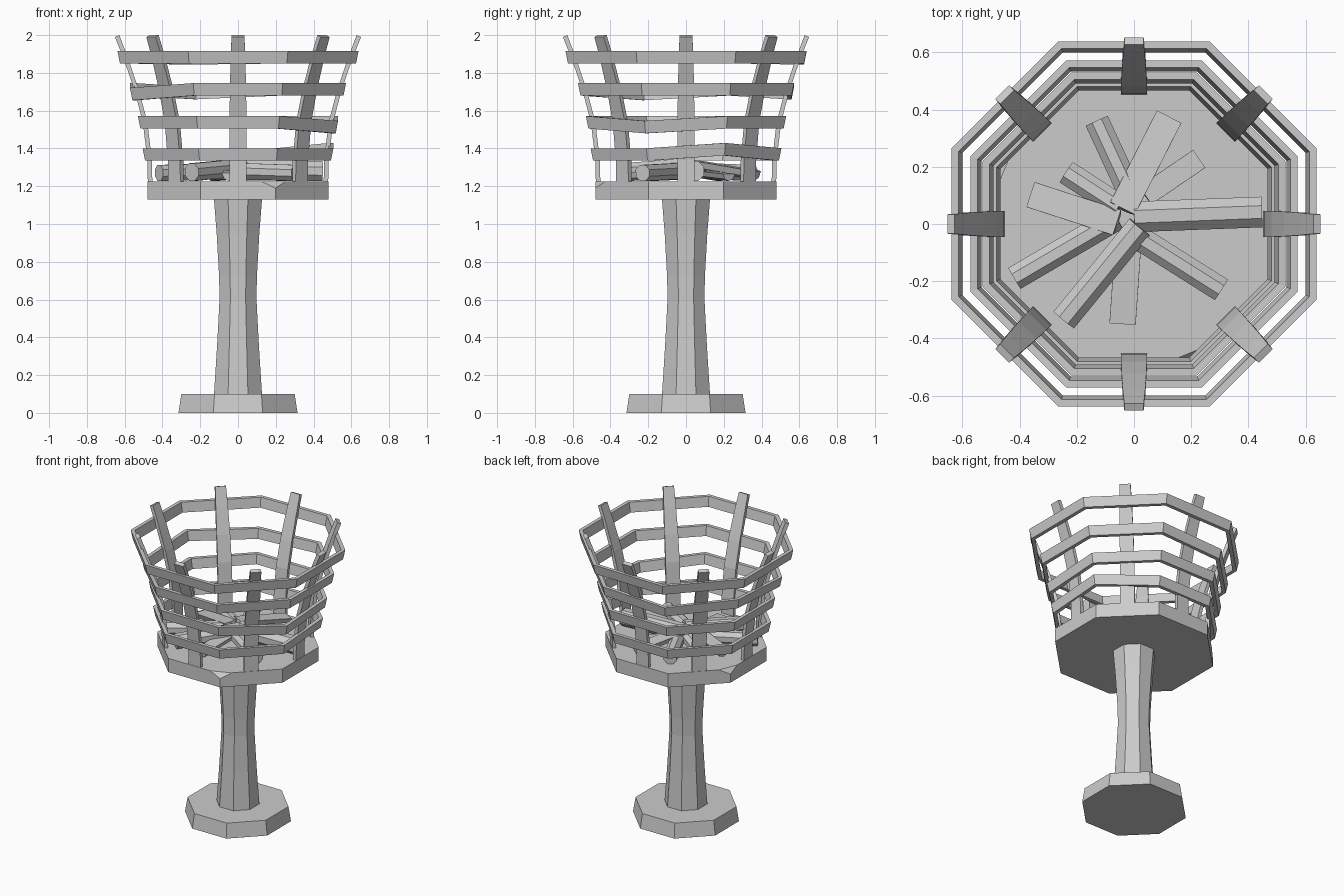
import bpy, bmesh
from math import pi, cos, sin
from mathutils import Vector, Matrix

if "Cube" in bpy.data.objects:
    bpy.data.objects.remove(bpy.data.objects["Cube"], do_unlink=True)

stone = bpy.data.materials.new("plain grey")
stone.use_nodes = True
GREY = (0.6, 0.6, 0.6, 1)
stone.diffuse_color = GREY
stone.node_tree.nodes["Principled BSDF"].inputs["Base Color"].default_value = GREY


def finish(name, bm):
    bmesh.ops.recalc_face_normals(bm, faces=bm.faces)
    mesh = bpy.data.meshes.new(name)
    bm.to_mesh(mesh)
    bm.free()
    mesh.materials.append(stone)
    obj = bpy.data.objects.new(name, mesh)
    bpy.context.collection.objects.link(obj)
    return obj


def corner_dir(k):
    a = pi / 8 + k * pi / 4
    return Vector((cos(a), sin(a), 0)) / cos(pi / 8)


def octagon(profile, ring=False, lift={}):
    """Eight-sided turning of (apothem, z) points; a ring joins its last point to its first."""
    bm = bmesh.new()
    loops = [[bm.verts.new(corner_dir(k) * r + Vector((0, 0, z + lift.get(k, 0))))
              for k in range(8)] for r, z in profile]
    pairs = list(zip(loops, loops[1:]))
    if ring:
        pairs.append((loops[-1], loops[0]))
    else:
        bm.faces.new(loops[0])
        bm.faces.new(loops[-1])
    for lo, hi in pairs:
        for k in range(8):
            n = (k + 1) % 8
            bm.faces.new((lo[k], lo[n], hi[n], hi[k]))
    return bm


# Foot and waisted column
finish("foot", octagon([(0.315, 0), (0.3, 0.1)]))
finish("column", octagon([(0.127, 0.1), (0.111, 0.35), (0.098, 0.6), (0.1, 0.72),
                          (0.113, 0.95), (0.127, 1.13)]))

# Platform with two chipped corners
bm = octagon([(0.48, 1.13), (0.48, 1.225)])
for k in (3, 6):
    tip = corner_dir(k) * 0.48 + Vector((0, 0, 1.225))
    normal = (corner_dir(k).normalized() + Vector((0, 0, 0.8))).normalized()
    cut = bmesh.ops.bisect_plane(bm, geom=bm.verts[:] + bm.edges[:] + bm.faces[:],
                                 plane_co=tip - normal * 0.022, plane_no=normal,
                                 clear_outer=True)
    edges = [e for e in cut["geom_cut"] if isinstance(e, bmesh.types.BMEdge)]
    bmesh.ops.contextual_create(bm, geom=edges)
finish("platform", bm)

# Basket hoops, some with bent corners
hoops = [("hoop_1", 0.505, 1.335, {0: 0.028}),
         ("hoop_2", 0.53, 1.505, {7: -0.025}),
         ("hoop_3", 0.572, 1.68, {2: -0.02, 4: -0.025}),
         ("hoop_4", 0.638, 1.85, {2: -0.006})]
for name, r, z, lift in hoops:
    finish(name, octagon([(r - 0.013, z), (r, z + 0.066), (r - 0.025, z + 0.066),
                          (r - 0.038, z)], ring=True, lift=lift))

# Curved upright slats: radius, height, half width
slat = [(0.465, 1.2, 0.046), (0.468, 1.34, 0.046), (0.492, 1.54, 0.045),
        (0.537, 1.71, 0.043), (0.595, 1.88, 0.039), (0.64, 1.995, 0.034)]
for i in range(8):
    bm = bmesh.new()
    rows = []
    for r, z, w in slat:
        drop = 0.005 if z > 1.9 else 0
        rows.append([bm.verts.new((r + dx, y, z - drop * (1 if dx > 0 else -1)))
                     for dx, y in ((-0.012, -w), (0.012, -w), (0.012, w), (-0.012, w))])
    for lo, hi in zip(rows, rows[1:]):
        for k in range(4):
            n = (k + 1) % 4
            bm.faces.new((lo[k], lo[n], hi[n], hi[k]))
    bm.faces.new(rows[0])
    bm.faces.new(rows[-1])
    bm.transform(Matrix.Rotation(i * pi / 4, 4, "Z"))
    finish(f"upright_{i + 1}", bm)


def log(name, outer, inner, radius=0.046, split=False):
    """Eight-sided log between two points; a split one has a flat upper face."""
    a, b = Vector(outer), Vector(inner)
    bm = bmesh.new()
    bmesh.ops.create_cone(bm, cap_ends=True, segments=8, radius1=radius, radius2=radius,
                          depth=(b - a).length)
    axis = (b - a).normalized()
    side = axis.cross(Vector((0, 0, 1))).normalized()
    up = side.cross(axis)
    if split:
        bmesh.ops.bisect_plane(bm, geom=bm.verts[:] + bm.edges[:] + bm.faces[:],
                               plane_co=(0, 0.001, 0), plane_no=(0, 1, 0), clear_outer=True)
        bmesh.ops.holes_fill(bm, edges=[e for e in bm.edges if e.is_boundary])
    else:
        bm.transform(Matrix.Rotation(pi / 8, 4, "Z"))
    turn = Matrix((side, up, axis)).transposed().to_4x4()
    bm.transform(Matrix.Translation((a + b) / 2) @ turn)
    finish(name, bm)


# Firewood pile, fanned around the middle
log("log_1", (0.123, 0.375, 1.28), (-0.04, 0.055, 1.335), 0.048, True)
log("log_2", (-0.13, 0.36, 1.27), (-0.01, 0.1, 1.28))
log("log_3", (-0.235, 0.18, 1.27), (-0.05, 0.06, 1.29))
log("log_4", (-0.362, 0.103, 1.285), (-0.06, 0.005, 1.33), 0.046, True)
log("log_5", (-0.418, -0.19, 1.27), (-0.06, 0.02, 1.28))
log("log_6", (-0.245, -0.335, 1.275), (0.02, -0.01, 1.3), 0.05)
log("log_7", (-0.04, -0.35, 1.27), (-0.02, -0.06, 1.29), 0.046, True)
log("log_8", (0.305, -0.23, 1.27), (0.02, -0.05, 1.28))
log("log_9", (0.447, 0.042, 1.28), (0.0, 0.025, 1.285), 0.058)
log("log_10", (0.228, 0.228, 1.265), (0.04, 0.1, 1.28), 0.038, True)
